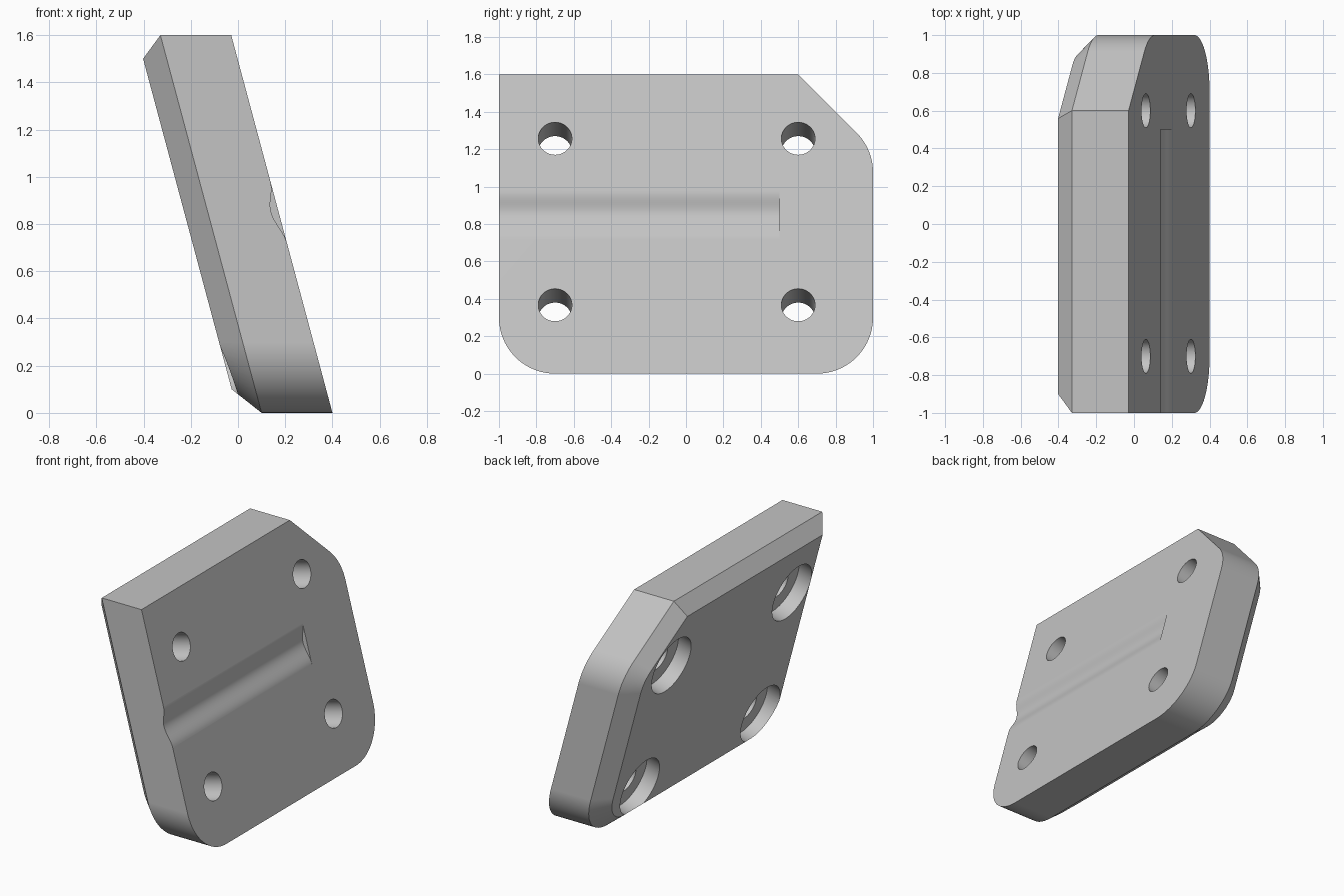
import bpy, bmesh
from math import sin, cos, tan, pi, radians
from mathutils import Vector

if "Cube" in bpy.data.objects:
    bpy.data.objects.remove(bpy.data.objects["Cube"])

TILT = radians(15)
NORMAL = Vector((cos(TILT), 0, sin(TILT)))
THICK, BEVEL, ROUND = 0.4, 0.1, 0.3

grey = bpy.data.materials.new("plain grey")
grey.use_nodes = True
grey.diffuse_color = (0.55, 0.55, 0.55, 1)
grey.node_tree.nodes["Principled BSDF"].inputs["Base Color"].default_value = grey.diffuse_color


def leaning(y, z, depth):
    """Point at a horizontal depth behind the leaning face."""
    return Vector((THICK - depth - tan(TILT) * z, y, z))


def arc(cy, cz, r, start, end, steps):
    return [(cy + r * cos(a), cz + r * sin(a))
            for a in (radians(start + (end - start) * i / steps) for i in range(steps + 1))]


def outline(inset):
    """Plate outline: two round lower corners, one clipped upper corner."""
    r, k = ROUND - inset, tan(pi / 8)
    pts = arc(-0.7, 0.3, r, 180, 270, 24)
    pts += arc(0.7, 0.3, r, 270, 360, 24)
    pts += arc(0.7, 1.2 - ROUND * k, r, 0, 45, 12)
    pts += [(0.6 - inset * k, 1.6 - inset), (-1 + inset, 1.6 - inset)]
    return pts


def loft(name, rings):
    """Solid from matching rings of points, capped at both ends."""
    bm = bmesh.new()
    loops = [[bm.verts.new(p) for p in ring] for ring in rings]
    for a, b in zip(loops, loops[1:]):
        for i in range(len(a)):
            j = (i + 1) % len(a)
            bm.faces.new((a[i], a[j], b[j], b[i]))
    bm.faces.new(loops[0])
    bm.faces.new(loops[-1])
    bmesh.ops.recalc_face_normals(bm, faces=bm.faces)
    mesh = bpy.data.meshes.new(name)
    bm.to_mesh(mesh)
    bm.free()
    mesh.materials.append(grey)
    obj = bpy.data.objects.new(name, mesh)
    bpy.context.collection.objects.link(obj)
    return obj


def rod(name, centre, radius, start, end):
    """Round cutter square to the face, between two depths."""
    up = Vector((-sin(TILT), 0, cos(TILT)))
    side = Vector((0, 1, 0))
    ring = [up * a + side * b for a, b in arc(0, 0, radius, 0, 360, 64)[:-1]]
    return loft(name, [[centre - NORMAL * d + p for p in ring] for d in (start, end)])


# Leaning plate with a bevelled back edge
layers = ((0, 0), (0, THICK - BEVEL), (BEVEL, THICK))
plate = loft("plate", [[leaning(y, z, d) for y, z in outline(i)] for i, d in layers])

# Counterbored bolt holes
cutters = []
back = THICK * cos(TILT)
for y in (-0.7, 0.6):
    for z in (0.367, 1.257):
        centre = leaning(y, z, 0)
        cutters.append(rod("bolt_hole_cutter", centre, 0.09, -0.1, 0.6))
        cutters.append(rod("counterbore_cutter", centre, 0.2, back - 0.1, 0.6))

# Soft shallow groove, open at one side
mid, half, depth, steps = 0.85, 0.13, 0.032, 24
curve = [(mid + half * t, depth * (1 + cos(pi * t)) / 2)
         for t in (2 * i / steps - 1 for i in range(steps + 1))]
curve += [(mid + half, -0.1), (mid - half, -0.1)]
cutters.append(loft("groove_cutter", [[leaning(y, z, d) for z, d in curve] for y in (-1.1, 0.5)]))

bpy.context.view_layer.objects.active = plate
plate.select_set(True)
for cutter in cutters:
    cutter.hide_render = True
    cut = plate.modifiers.new("cut", 'BOOLEAN')
    cut.operation, cut.solver, cut.object = 'DIFFERENCE', 'EXACT', cutter
    bpy.ops.object.modifier_apply(modifier=cut.name)
    bpy.data.objects.remove(cutter)

# Smooth curves, crisp edges, even flats
bpy.ops.object.shade_smooth_by_angle(angle=radians(20))
weighted = plate.modifiers.new("even_flats", 'WEIGHTED_NORMAL')
weighted.keep_sharp = True
